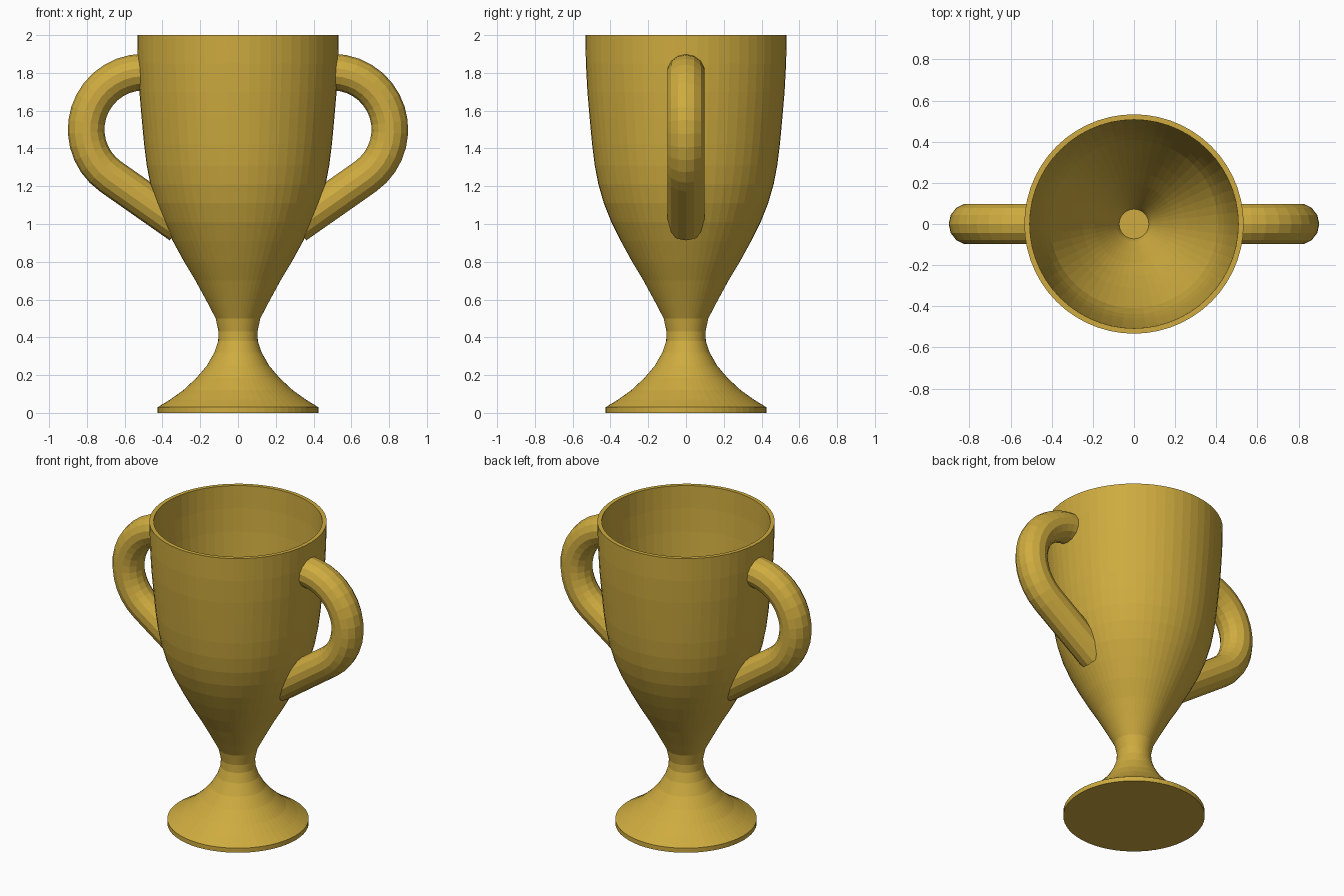
import bpy, bmesh
from math import sin, cos, pi, radians
from mathutils import Vector

if "Cube" in bpy.data.objects:
    bpy.data.objects.remove(bpy.data.objects["Cube"])

gold = bpy.data.materials.new("gold")
gold.use_nodes = True
gold.diffuse_color = (0.62, 0.41, 0.05, 1)
gold.node_tree.nodes["Principled BSDF"].inputs["Base Color"].default_value = gold.diffuse_color


def finish(name, bm):
    bmesh.ops.remove_doubles(bm, verts=bm.verts, dist=0.0005)
    bmesh.ops.recalc_face_normals(bm, faces=bm.faces)
    mesh = bpy.data.meshes.new(name)
    bm.to_mesh(mesh)
    bm.free()
    mesh.materials.append(gold)
    obj = bpy.data.objects.new(name, mesh)
    bpy.context.collection.objects.link(obj)
    return obj


def lathe(name, profile, sides=56):
    bm = bmesh.new()
    verts = [bm.verts.new((r, 0, z)) for r, z in profile]
    edges = [bm.edges.new(pair) for pair in zip(verts, verts[1:])]
    bmesh.ops.spin(bm, geom=verts + edges, cent=(0, 0, 0), axis=(0, 0, 1),
                   angle=2 * pi, steps=sides)
    return finish(name, bm)


def handle(name, side, radius=0.1, sides=14):
    # upper arc, then a straight run down into the bowl
    centre, bend = Vector((0.5, 0, 1.5)), 0.304
    path = [(Vector((0.4, 0, 1.5 + bend)), Vector((0, 0, 1)))]
    for i in range(15):
        a = radians(90 - 145 * i / 14)
        out = Vector((cos(a), 0, sin(a)))
        path.append((centre + out * bend, out))
    end, out = path[-1]
    along = Vector((out.z, 0, -out.x))
    path += [(end + along * d, out) for d in (0.15, 0.3, 0.45)]

    bm = bmesh.new()
    rings = []
    for point, out in path:
        ring = []
        for k in range(sides):
            t = 2 * pi * k / sides
            p = point + out * (cos(t) * radius * 0.97) + Vector((0, sin(t) * radius, 0))
            ring.append(bm.verts.new((p.x * side, p.y, p.z)))
        rings.append(ring)
    for a, b in zip(rings, rings[1:]):
        for k in range(sides):
            n = (k + 1) % sides
            bm.faces.new((a[k], a[n], b[n], b[k]))
    bm.faces.new(rings[0])
    bm.faces.new(rings[-1])
    return finish(name, bm)


# Foot, stem and bowl: outer wall from the base up to the rim
outer = [(0, 0), (0.425, 0), (0.425, 0.03), (0.36, 0.07), (0.29, 0.12),
         (0.22, 0.185), (0.165, 0.25), (0.125, 0.32), (0.105, 0.38),
         (0.103, 0.43), (0.118, 0.5), (0.165, 0.59), (0.225, 0.7), (0.285, 0.8),
         (0.345, 0.91), (0.395, 1.01), (0.435, 1.11), (0.464, 1.21),
         (0.483, 1.31), (0.497, 1.42), (0.51, 1.56), (0.522, 1.7),
         (0.53, 1.85), (0.533, 2)]
# Inner wall follows the bowl a wall thickness inside it
wall = 0.026
inner = [(r - wall * (1.3 if z < 1.1 else 1), z) for r, z in outer if z > 0.45]
inner = [(0, 0.47), (0.072, 0.47)] + inner
lathe("cup", outer + inner[::-1])

# Trim the handles where they enter the wall, so the bowl stays clear inside
cutter = lathe("bowl_cutter",
               [(0, 0.47)] + [(r + 0.013, z) for r, z in inner[1:]] + [(0, 2)])
cutter.hide_render = True
for name, side in (("left_handle", 1), ("right_handle", -1)):
    obj = handle(name, side)
    cut = obj.modifiers.new("trim", "BOOLEAN")
    cut.operation, cut.solver, cut.object = "DIFFERENCE", "EXACT", cutter
    bpy.context.view_layer.objects.active = obj
    bpy.ops.object.modifier_apply(modifier=cut.name)
bpy.data.objects.remove(cutter)
